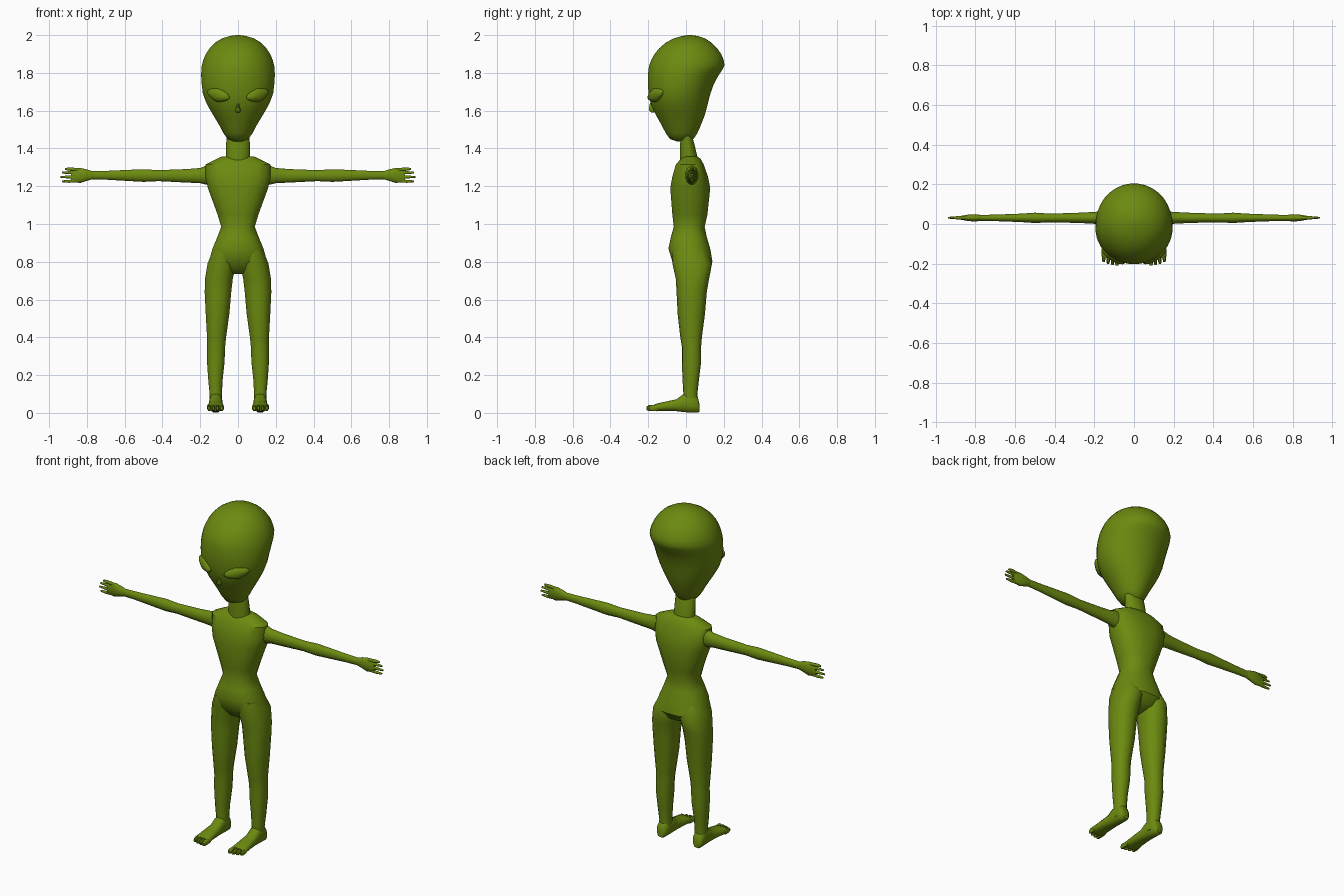
import bpy, bmesh, math
from mathutils import Matrix, Vector

skin = bpy.data.materials.new("olive_green_skin")
skin.diffuse_color = (0.15, 0.255, 0.005, 1)


def finish(name, bm, mirror=False, angle=50):
    """Turn a bmesh into a smooth shaded object, mirrored across x if asked."""
    bmesh.ops.recalc_face_normals(bm, faces=bm.faces)
    me = bpy.data.meshes.new(name)
    bm.to_mesh(me)
    bm.free()
    me.materials.append(skin)
    me.shade_smooth()
    me.set_sharp_from_angle(angle=math.radians(angle))
    ob = bpy.data.objects.new(name, me)
    bpy.context.collection.objects.link(ob)
    if mirror:
        ob.modifiers.new("mirror", 'MIRROR')
    return ob


def loft(bm, axis, rings, n=12, power=2.0):
    """Skin rings (position, a_min, a_max, b_min, b_max) along an axis.
    a, b are the remaining axes in x, y, z order."""
    loops = []
    for p, a0, a1, b0, b1 in rings:
        loop = []
        for i in range(n):
            t = 2 * math.pi * (i + 0.5) / n
            c, s = math.cos(t), math.sin(t)
            c = math.copysign(abs(c) ** (2 / power), c)
            s = math.copysign(abs(s) ** (2 / power), s)
            co = [(a0 + a1) / 2 + c * (a1 - a0) / 2,
                  (b0 + b1) / 2 + s * (b1 - b0) / 2]
            co.insert(axis, p)
            loop.append(bm.verts.new(co))
        loops.append(loop)
    for lo, hi in zip(loops, loops[1:]):
        for i in range(n):
            j = (i + 1) % n
            bm.faces.new((lo[i], lo[j], hi[j], hi[i]))
    bm.faces.new(loops[0])
    bm.faces.new(loops[-1])


X, Y, Z = 0, 1, 2

# Head: wide skull overhanging the back, narrowing to the chin
bm = bmesh.new()
head = [(1.438, .025, -.05, .02), (1.45, .055, -.085, .04), (1.48, .077, -.107, .06),
        (1.52, .098, -.128, .078), (1.56, .122, -.15, .094), (1.60, .146, -.172, .107),
        (1.64, .168, -.188, .117), (1.69, .187, -.199, .13), (1.74, .193, -.203, .148),
        (1.785, .196, -.203, .172), (1.82, .195, -.199, .196), (1.842, .192, -.195, .205),
        (1.87, .184, -.184, .200), (1.90, .171, -.167, .187), (1.93, .151, -.143, .166),
        (1.96, .122, -.108, .136), (1.982, .086, -.067, .102), (1.995, .045, -.022, .063),
        (2.0, .012, .008, .032)]
loft(bm, Z, [(z, -w, w, f, b) for z, w, f, b in head], 32)
finish("head", bm, angle=60)

# Almond eyes lying on the slanted face
bm = bmesh.new()
bmesh.ops.create_uvsphere(bm, u_segments=16, v_segments=10, radius=1)
for v in bm.verts:
    v.co.z *= 1 - 0.3 * abs(v.co.x)
place = (Matrix.Translation((.104, -.160, 1.684)) @ Matrix.Rotation(math.radians(33), 4, 'Z')
         @ Matrix.Rotation(math.radians(-14), 4, 'Y') @ Matrix.Diagonal((.072, .026, .038, 1)))
bm.transform(place)
finish("eyes", bm, True)

# Small pointed nose
bm = bmesh.new()
loft(bm, Z, [(1.59, -.010, .010, -.184, -.15), (1.603, -.016, .016, -.198, -.15),
             (1.618, -.010, .010, -.197, -.16), (1.64, -.004, .004, -.192, -.17)], 8)
finish("nose", bm)

# Neck
bm = bmesh.new()
loft(bm, Z, [(1.32, -.066, .066, -.035, .066), (1.36, -.064, .064, -.033, .06),
             (1.42, -.064, .064, -.032, .046), (1.47, -.062, .062, -.028, .032)], 16)
finish("neck", bm)

# Torso from crotch to shoulders
bm = bmesh.new()
torso = [(.735, .03, -.015, .06), (.755, .10, -.04, .11), (.80, .157, -.074, .142),
         (.87, .137, -.095, .13), (.93, .112, -.082, .112), (.985, .09, -.066, .10),
         (1.05, .11, -.074, .115), (1.19, .162, -.085, .13), (1.25, .176, -.074, .118),
         (1.315, .176, -.055, .095), (1.345, .115, -.028, .078), (1.357, .088, -.012, .062)]
loft(bm, Z, [(z, -w, w, f, b) for z, w, f, b in torso], 16, 2.3)
finish("torso", bm, angle=40)

# Legs
bm = bmesh.new()
loft(bm, Z, [(.03, .083, .152, -.015, .062), (.10, .084, .151, -.014, .06),
             (.17, .081, .158, -.018, .068), (.27, .070, .165, -.022, .080),
             (.35, .067, .164, -.022, .080), (.40, .062, .165, -.030, .084),
             (.52, .045, .172, -.044, .100), (.64, .034, .178, -.050, .110),
             (.71, .026, .176, -.054, .122), (.79, .008, .163, -.072, .138),
             (.86, .01, .135, -.075, .11)], 14, 2.2)
finish("legs", bm, True)

# Feet with four toes each
bm = bmesh.new()
loft(bm, Y, [(.072, .100, .140, .006, .045), (.062, .088, .150, 0, .085),
             (.03, .083, .153, 0, .11), (-.015, .082, .153, .003, .10),
             (-.05, .081, .155, .008, .073), (-.11, .076, .162, .010, .060),
             (-.155, .074, .166, .008, .050), (-.172, .078, .162, .010, .042)], 12, 2.4)
for i, tip in enumerate((-.209, -.207, -.202, -.193)):
    c = .086 + i * .0225
    r = .012 if i == 0 else .0095
    loft(bm, Y, [(-.15, c - r, c + r, .010, .040), (tip + .012, c - r, c + r, .009, .042),
                 (tip, c - r * .6, c + r * .6, .014, .034)], 8)
finish("feet", bm, True)

# Arms with soft elbow and wrist
bm = bmesh.new()
loft(bm, X, [(.13, -.005, .065, 1.205, 1.31), (.175, -.003, .064, 1.208, 1.308),
             (.20, .0, .062, 1.215, 1.298), (.27, .004, .058, 1.218, 1.292),
             (.42, .008, .053, 1.226, 1.286), (.50, .004, .058, 1.222, 1.291),
             (.57, .009, .053, 1.226, 1.288), (.70, .014, .048, 1.234, 1.282),
             (.78, .016, .046, 1.236, 1.280)], 12)
finish("arms", bm, True)

# Hands: flattened palm, three fingers and a thumb
bm = bmesh.new()
loft(bm, X, [(.77, .016, .046, 1.236, 1.280), (.80, .012, .050, 1.228, 1.290),
             (.835, .014, .048, 1.216, 1.298), (.865, .020, .043, 1.219, 1.290),
             (.885, .023, .040, 1.222, 1.278)], 12)
for z, r, tip, dz in ((1.229, .0085, .932, -.003), (1.249, .0085, .94, 0),
                      (1.269, .0085, .933, .003), (1.287, .0095, .915, .004)):
    loft(bm, X, [(.84, .022, .040, z - r, z + r),
                 (.895, .023, .040, z + dz - r, z + dz + r),
                 (tip, .027, .036, z + dz - r * .6, z + dz + r * .6)], 8)
finish("hands", bm, True)
